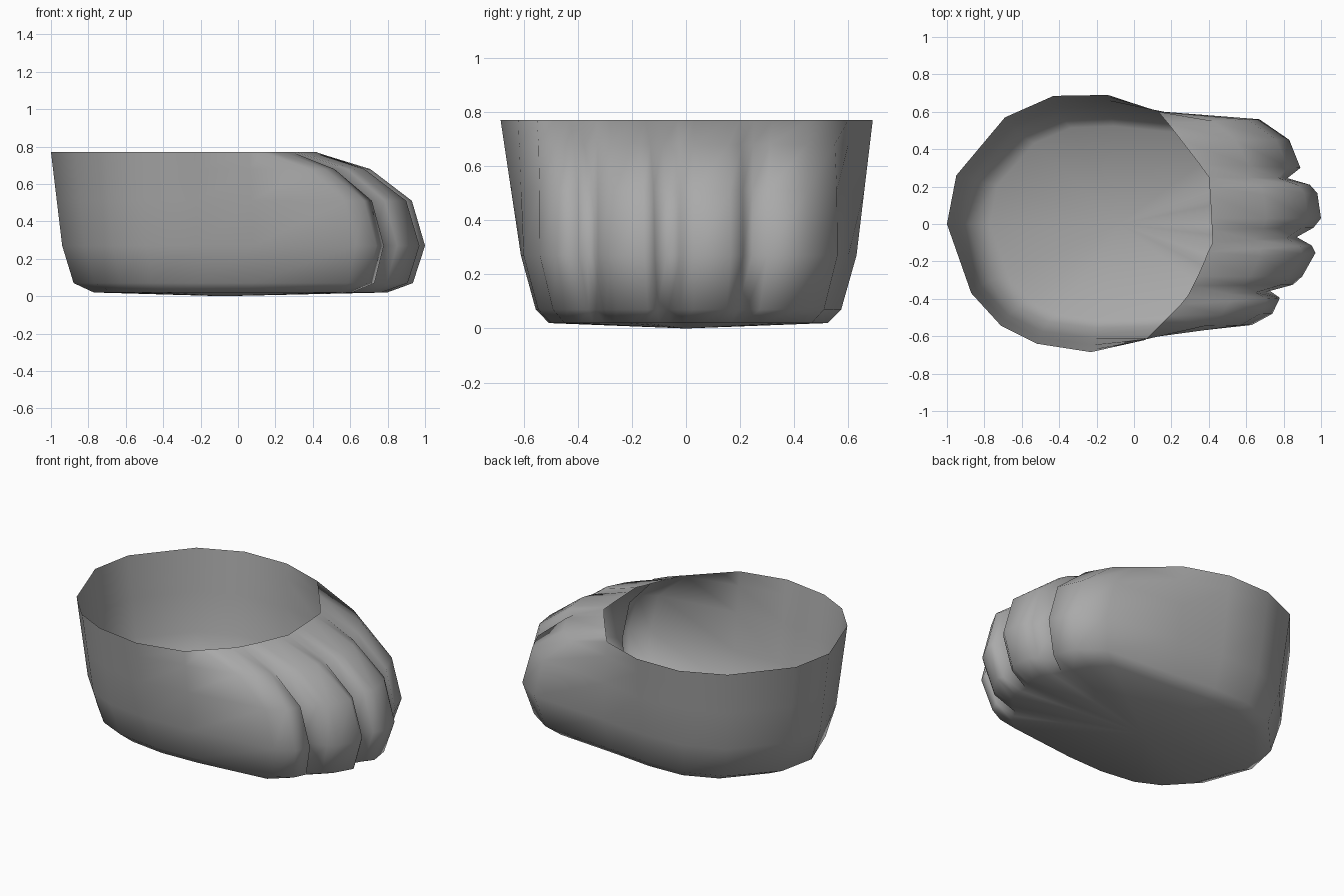
import bpy, bmesh

if "Cube" in bpy.data.objects:
    bpy.data.objects.remove(bpy.data.objects["Cube"])

# heel and side columns: rim x, y and widest outline x, y
side_a = [(-1, 0, -.94, 0), (-.95, .26, -.89, .25), (-.69, .57, -.65, .52),
          (-.43, .685, -.41, .62), (-.14, .69, -.13, .63), (.13, .60, .16, .60)]
side_b = [(.06, -.62, .08, -.60), (-.23, -.685, -.22, -.61), (-.52, -.64, -.49, -.575),
          (-.71, -.545, -.67, -.49), (-.87, -.37, -.82, -.33)]
# toe columns, four lobes separated by valleys
toes = [(.18, .54, .67, .56), (.25, .45, .83, .45), (.35, .32, .89, .30),
        (.40, .25, .82, .245), (.404, .20, .94, .21), (.408, .15, .98, .165),
        (.414, .03, 1, .03), (.417, -.03, .96, -.02),
        (.42, -.10, .87, -.07), (.395, -.15, .95, -.115), (.38, -.19, .97, -.155),
        (.34, -.28, .90, -.28), (.315, -.33, .85, -.325),
        (.29, -.38, .70, -.365), (.25, -.43, .78, -.395), (.19, -.49, .74, -.48),
        (.13, -.55, .63, -.54)]
heights = [.77, .68, .51, .27]
wall_blend = [0, .18, .52, 1]
toe_blend = [0, .50, .88, 1]

columns = [(c, wall_blend) for c in side_a]
columns += [(c, toe_blend) for c in toes]
columns += [(c, wall_blend) for c in side_b]
n = len(columns)

bm = bmesh.new()
rings = []
# upper body, from rim down to the widest outline
for i, z in enumerate(heights):
    rings.append([bm.verts.new((c[0] + (c[2] - c[0]) * b[i],
                                c[1] + (c[3] - c[1]) * b[i], z))
                  for c, b in columns])
# rounded lower edge, with the toe valleys fading out towards the sole
for z, sx, sy, passes in [(.07, .935, .91, 0), (.02, .82, .83, 2)]:
    pts = [(c[2] * sx, c[3] * sy) for c, b in columns]
    first, last = len(side_a), len(side_a) + len(toes)
    for _ in range(passes):
        old = list(pts)
        for i in range(first + 1, last - 1):
            pts[i] = tuple((old[i - 1][k] + 2 * old[i][k] + old[i + 1][k]) / 4
                           for k in (0, 1))
    rings.append([bm.verts.new((x, y, z)) for x, y in pts])

for upper, lower in zip(rings, rings[1:]):
    for i in range(n):
        j = (i + 1) % n
        bm.faces.new((upper[i], upper[j], lower[j], lower[i]))
# sole
centre = bm.verts.new((-.08, 0, 0))
for i in range(n):
    bm.faces.new((rings[-1][i], rings[-1][(i + 1) % n], centre))
bmesh.ops.recalc_face_normals(bm, faces=bm.faces)
if sum(f.normal.z for f in centre.link_faces) > 0:
    bmesh.ops.reverse_faces(bm, faces=bm.faces)
for f in bm.faces:
    f.smooth = True

mesh = bpy.data.meshes.new("paw_slipper")
bm.to_mesh(mesh)
bm.free()
slipper = bpy.data.objects.new("paw_slipper", mesh)
bpy.context.collection.objects.link(slipper)

# dark grey plush
plush = bpy.data.materials.new("plush")
plush.diffuse_color = (.4, .4, .4, 1)
plush.use_nodes = True
plush.node_tree.nodes["Principled BSDF"].inputs["Base Color"].default_value = plush.diffuse_color
mesh.materials.append(plush)
